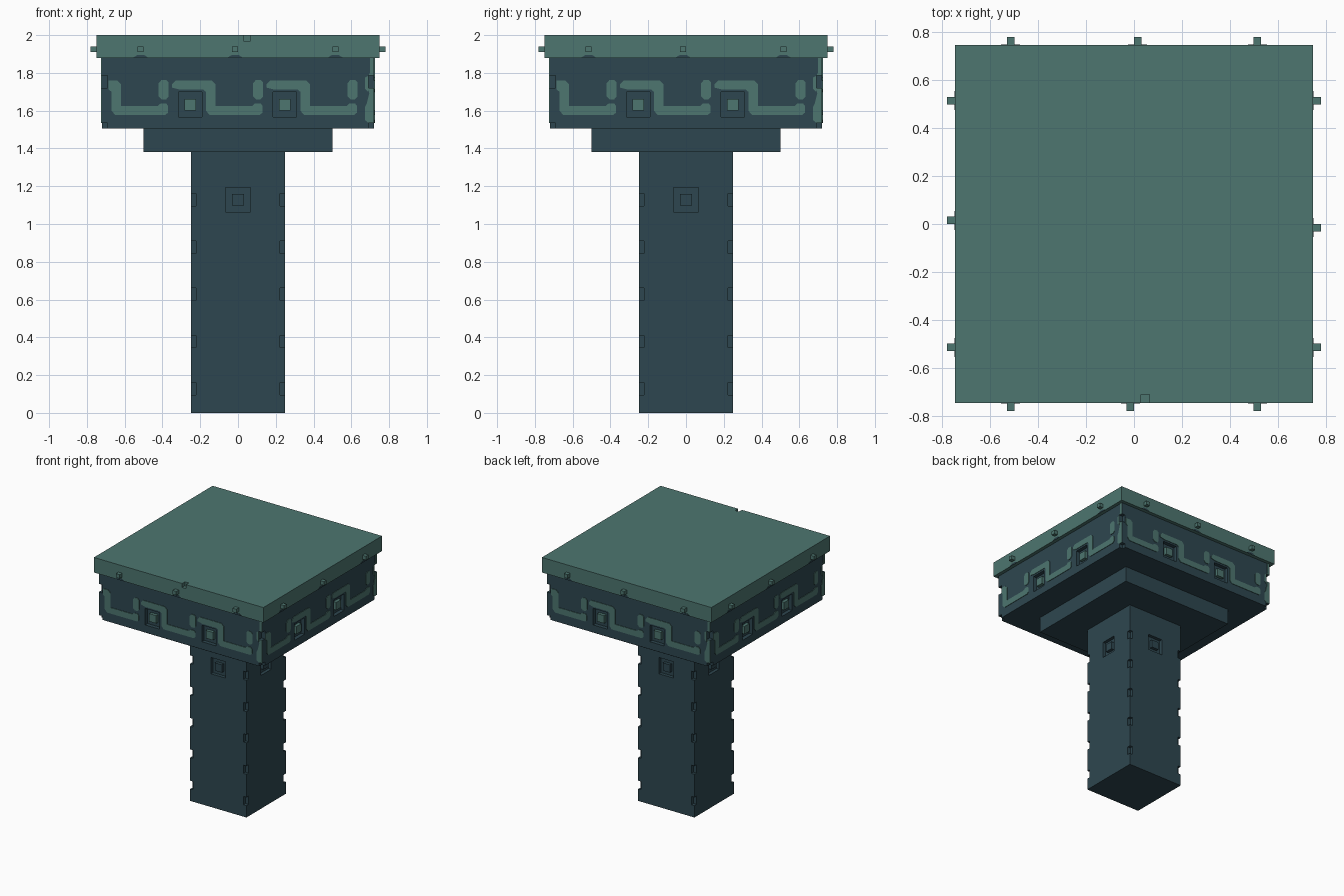
import bpy, bmesh, math
from mathutils import Matrix, Vector

if "Cube" in bpy.data.objects:
    bpy.data.objects.remove(bpy.data.objects["Cube"])


def material(name, rgb):
    m = bpy.data.materials.new(name)
    m.diffuse_color = (*rgb, 1)
    m.use_nodes = True
    m.node_tree.nodes["Principled BSDF"].inputs["Base Color"].default_value = m.diffuse_color
    return m


DARK = material("dark slate", (0.027, 0.062, 0.079))
TEAL = material("weathered teal", (0.075, 0.180, 0.160))


def add_box(bm, lo, hi, rot=None):
    lo, hi = Vector(lo), Vector(hi)
    mat = Matrix.Translation((lo + hi) / 2) @ Matrix.Diagonal((*(hi - lo), 1))
    bmesh.ops.create_cube(bm, size=1, matrix=(rot or Matrix()) @ mat)


def add_plate(bm, pts, y, rot, thick=0.004):
    # flat outline in (u, z) laid on the front face at depth y
    f = bm.faces.new([bm.verts.new((u, y, z)) for u, z in pts])
    ext = bmesh.ops.extrude_face_region(bm, geom=[f])["geom"]
    new = [v for v in ext if isinstance(v, bmesh.types.BMVert)]
    bmesh.ops.translate(bm, verts=new, vec=(0, -thick, 0))
    vs = set(f.verts) | set(new)
    bmesh.ops.transform(bm, matrix=rot, verts=list(vs))


def finish(name, bm, mat=None):
    bmesh.ops.recalc_face_normals(bm, faces=bm.faces)
    me = bpy.data.meshes.new(name)
    bm.to_mesh(me)
    bm.free()
    ob = bpy.data.objects.new(name, me)
    bpy.context.collection.objects.link(ob)
    if mat:
        me.materials.append(mat)
    return ob


def box(name, lo, hi, mat):
    bm = bmesh.new()
    add_box(bm, lo, hi)
    return finish(name, bm, mat)


def carve(ob, cutter_bm):
    cut = finish("cutter", cutter_bm)
    cut.hide_render = True
    mod = ob.modifiers.new("carve", 'BOOLEAN')
    mod.operation, mod.solver, mod.object = 'DIFFERENCE', 'EXACT', cut
    bpy.context.view_layer.objects.active = ob
    bpy.ops.object.modifier_apply(modifier=mod.name)
    bpy.data.objects.remove(cut)


SIDES = [Matrix.Rotation(i * math.pi / 2, 4, 'Z') for i in range(4)]
E = 0.02  # cutter overshoot

# main blocks
column = box("column", (-.248, -.248, 0), (.248, .248, 1.38), DARK)
box("collar", (-.5, -.5, 1.38), (.5, .5, 1.506), DARK)
head = box("head_block", (-.72, -.72, 1.506), (.72, .72, 1.88), DARK)
slab = box("top_slab", (-.748, -.748, 1.88), (.748, .748, 2.0), TEAL)

# column: corner notches and one square recess per side
bm = bmesh.new()
for r in SIDES:
    for i in range(5):
        z = .128 + .25 * i
        add_box(bm, (-.248 - E, -.248 - E, z - .033), (-.222, -.222, z + .033), r)
    add_box(bm, (-.065, -.248 - E, 1.063), (.065, -.222, 1.193), r)
carve(column, bm)

# head: corner notches and two square recesses per side
bm = bmesh.new()
for r in SIDES:
    add_box(bm, (-.72 - E, -.72 - E, 1.72), (-.69, -.69, 1.785), r)
    add_box(bm, (-.72 - E, -.72 - E, 1.506 - E), (-.69, -.69, 1.536), r)
    for u in (-.2525, .2475):
        add_box(bm, (u - .063, -.72 - E, 1.566), (u + .063, -.69, 1.698), r)
carve(head, bm)

# chip in the front edge of the slab
bm = bmesh.new()
add_box(bm, (.03, -.748 - E, 1.968), (.065, -.712, 2 + E))
carve(slab, bm)

# bosses inside the recesses
bm, bm2 = bmesh.new(), bmesh.new()
for r in SIDES:
    add_box(bm, (-.031, -.247, 1.097), (.031, -.215, 1.159), r)
    for u in (-.2525, .2475):
        add_box(bm2, (u - .031, -.715, 1.601), (u + .031, -.68, 1.663), r)
finish("column_bosses", bm, DARK)
finish("head_bosses", bm2, TEAL)

# studs around the slab
bm = bmesh.new()
for r in SIDES:
    for u in (-.515, -.015, .515):
        add_box(bm, (u - .016, -.78, 1.91), (u + .016, -.74, 1.941), r)
finish("slab_studs", bm, TEAL)

# inlaid meander: stepped band repeated every half unit, clipped at the left edge
STEP = [(-.35, 1.74), (-.33, 1.76), (-.14, 1.76), (-.12, 1.74), (-.12, 1.625),
        (.075, 1.625), (.09, 1.638), (.12, 1.638), (.13, 1.625), (.13, 1.59),
        (.115, 1.577), (-.15, 1.577), (-.17, 1.60), (-.17, 1.70),
        (-.185, 1.712), (-.31, 1.712), (-.35, 1.722)]
DOT = [(.08, 1.675), (.095, 1.66), (.12, 1.66), (.133, 1.675),
       (.133, 1.75), (.12, 1.763), (.095, 1.763), (.08, 1.745)]
EDGE_LOW = [(.69, 1.536), (.72, 1.536), (.72, 1.72), (.69, 1.72), (.695, 1.69),
            (.682, 1.64), (.672, 1.62), (.672, 1.55)]
EDGE_MID = [(.672, 1.715), (.69, 1.70), (.69, 1.785), (.672, 1.775)]
EDGE_TOP = [(.69, 1.785), (.72, 1.785), (.72, 1.88), (.698, 1.88), (.698, 1.80)]
bm = bmesh.new()
for r in SIDES:
    for o in (-.5, 0, .5):
        add_plate(bm, [(max(u + o, -.685), z) for u, z in STEP], -.72, r)
        add_plate(bm, [(u + o, z) for u, z in DOT], -.72, r)
    for pts in (EDGE_LOW, EDGE_MID, EDGE_TOP):
        add_plate(bm, pts, -.72, r)
finish("meander_inlay", bm, TEAL)

# small dark stains along the lower edge of the slab
bm = bmesh.new()
for r in SIDES:
    for u in (-.515, -.015, .515):
        add_plate(bm, [(u - .04, 1.881), (u + .04, 1.881), (u + .018, 1.895),
                       (u - .018, 1.895)], -.748, r, .002)
finish("slab_stains", bm, DARK)
